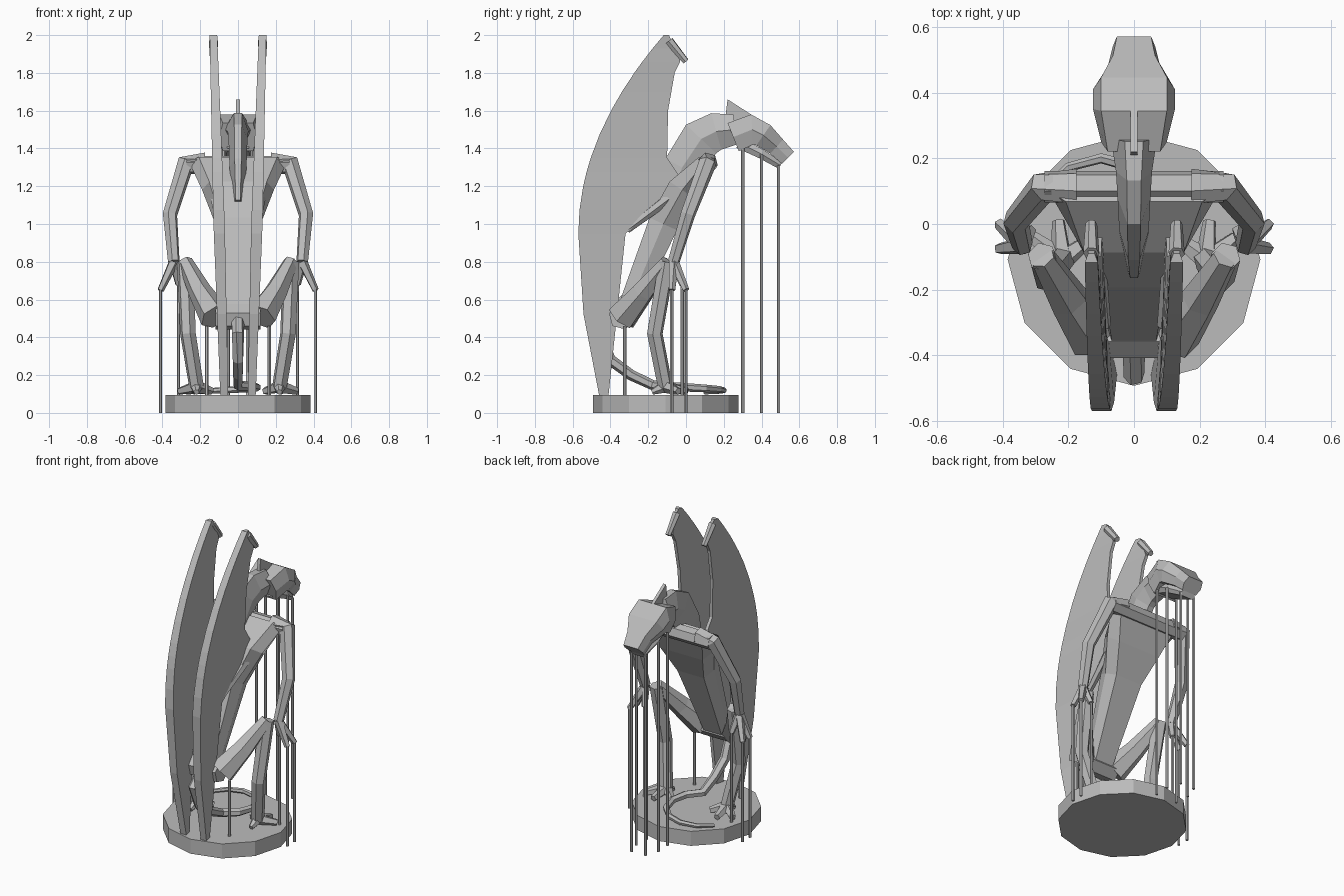
import bpy, bmesh, math
from mathutils import Vector

cube = bpy.data.objects.get("Cube")
if cube:
    bpy.data.objects.remove(cube, do_unlink=True)

stone = bpy.data.materials.new("grey_stone")
stone.use_nodes = True
grey = (0.5, 0.5, 0.5, 1)
stone.diffuse_color = grey
stone.node_tree.nodes["Principled BSDF"].inputs["Base Color"].default_value = grey


def loft(name, rings):
    """Flat-shaded skin through equal-length rings, capped at both ends."""
    bm = bmesh.new()
    rows = [[bm.verts.new(point) for point in ring] for ring in rings]
    for lower, upper in zip(rows, rows[1:]):
        for i in range(len(lower)):
            bm.faces.new((lower[i - 1], lower[i], upper[i], upper[i - 1]))
    bm.faces.new(rows[0])
    bm.faces.new(rows[-1])
    bmesh.ops.recalc_face_normals(bm, faces=bm.faces)
    mesh = bpy.data.meshes.new(name)
    bm.to_mesh(mesh)
    bm.free()
    mesh.materials.append(stone)
    bpy.context.collection.objects.link(bpy.data.objects.new(name, mesh))


def directions(points):
    """Averaged direction of travel at each point of a path."""
    last = len(points) - 1
    return [(points[min(i + 1, last)] - points[max(i - 1, 0)]).normalized()
            for i in range(last + 1)]


def tube(name, path, start, end, sides=6):
    """Limb along a path, tapering evenly from the start to the end radius."""
    points = [Vector(p) for p in path]
    headings = directions(points)
    side = headings[0].orthogonal()
    rings = []
    for i, (point, heading) in enumerate(zip(points, headings)):
        side = (side - heading * side.dot(heading)).normalized()
        other = heading.cross(side)
        radius = start + (end - start) * i / (len(points) - 1)
        turns = [math.tau * k / sides for k in range(sides)]
        rings.append([point + radius * (side * math.cos(t) + other * math.sin(t)) for t in turns])
    loft(name, rings)


def body(name, sections, flatness=0.8):
    """Symmetric mass of hexagons from (y, z, half depth, half width) sections."""
    points = [Vector((0, y, z)) for y, z, depth, width in sections]
    across = Vector((1, 0, 0))
    rings = []
    for point, heading, (y, z, depth, width) in zip(points, directions(points), sections):
        up = across.cross(heading) * depth
        edge = across * width
        corner = edge * flatness
        rings.append([point + offset for offset in
                      (edge, corner + up, up - corner, -edge, -corner - up, corner - up)])
    loft(name, rings)


# Round plinth
plinth_radius, plinth_y, plinth_top = 0.385, -0.108, 0.095
bpy.ops.mesh.primitive_cylinder_add(vertices=12, radius=plinth_radius, depth=plinth_top,
                                    location=(0, plinth_y, plinth_top / 2))
plinth = bpy.context.object
plinth.name = "plinth"
plinth.data.materials.append(stone)

# Torso tapering from shoulders to hips
body("torso", [(0.1, 1.33, 0.04, 0.26), (-0.02, 1.18, 0.08, 0.19),
               (-0.12, 1, 0.08, 0.12), (-0.33, 0.5, 0.05, 0.08)])
shoulder = Vector((0.275, 0.115, 1.325))
hip = Vector((0.12, -0.34, 0.51))
mirror_x = Vector((-1, 1, 1))
tube("shoulder_beam", [shoulder * 0.99, shoulder * 0.99 * mirror_x], 0.05, 0.05)
tube("pelvis", [hip, hip * mirror_x], 0.07, 0.07)

# Neck with a ridged back, skull, jaw and crest
body("neck", [(-0.1, 1.1, 0.07, 0.03), (-0.02, 1.3, 0.1, 0.045),
              (0.08, 1.45, 0.11, 0.05), (0.16, 1.49, 0.1, 0.055),
              (0.26, 1.5, 0.08, 0.07)], flatness=0.4)
body("skull", [(0.25, 1.46, 0.08, 0.1), (0.35, 1.5, 0.08, 0.125), (0.41, 1.47, 0.065, 0.125),
               (0.48, 1.41, 0.05, 0.08), (0.54, 1.35, 0.045, 0.065)])
body("jaw", [(0.28, 1.43, 0.03, 0.07), (0.4, 1.37, 0.025, 0.08), (0.5, 1.31, 0.02, 0.05)])
loft("crest", [[(x, 0.36, 1.57), (x, 0.22, 1.66), (x, 0.2, 1.5)] for x in (-0.01, 0.01)])

# Tail dropping behind the hips, then curling over the plinth
curl = [math.radians(a) for a in range(-60, 160, 30)]
tube("tail", [(0, -0.34, 0.52), (0, -0.46, 0.42), (0, -0.4, 0.28), (0, -0.29, 0.2)]
     + [(0.2 * math.cos(a) - 0.1, 0.2 * math.sin(a), 0.135 - 0.01 * a) for a in curl],
     0.035, 0.012)


def wing_rows():
    """Height, rear edge and front edge of the wing; the rear edge is one long bow."""
    front_edge = [(plinth_top, -0.41), (0.95, -0.32), (1.2, 0), (1.35, -0.1),
                  (1.6, -0.095), (1.8, -0.06), (1.86, -0.03), (2, -0.09)]
    rows = []
    for (low, low_y), (high, high_y) in zip(front_edge, front_edge[1:]):
        for step in (0, 0.5):
            z = low + (high - low) * step
            rows.append((z, low_y + (high_y - low_y) * step))
    rows.append(front_edge[-1])
    return [(z, (0.41 if z > 1 else 0.15) * (z - 0.95) ** 2 - 0.57, y) for z, y in rows]


for sign, label in ((1, "left"), (-1, "right")):
    def limb(part, path, start, end, sides=6):
        tube(label + "_" + part, [(sign * x, y, z) for x, y, z in path], start, end, sides)

    # Folded wing, thicker along its rear bone
    rings = []
    for z, rear, front in wing_rows():
        x = 0.07 + 0.03 * z
        bone = 0.03 - 0.01 * abs(z - 1)
        rings.append([(sign * (x - bone), rear, z), (sign * (x + bone), rear, z),
                      (sign * (x + 0.01), front, z), (sign * (x - 0.01), front, z)])
    loft(label + "_wing", rings)
    limb("wing_hook", [(0.13, -0.09, 1.97), (0.13, 0, 1.86)], 0.025, 0.018)
    limb("wing_arm", [(0.13, 0.02, 1.22), (0.09, -0.31, 0.97)], 0.035, 0.02)

    # Arm, fingers and the props under the fingertips
    wrist = (0.34, -0.065, 0.8)
    limb("arm", [shoulder - Vector((0.1, 0, 0)), shoulder, (0.36, 0.01, 1.05), wrist],
         0.055, 0.032)
    fingertips = [(0.41, -0.075, 0.65), (0.41, 0, 0.65), (0.315, -0.02, 0.68)]
    for tip in fingertips:
        limb("finger", [wrist, tip], 0.028, 0.018, sides=5)

    # Crouched leg with a splayed foot
    knee = (0.28, -0.1, 0.8)
    ankle = (0.22, -0.11, 0.14)
    limb("thigh", [hip, (0.2, -0.23, 0.64), knee], 0.085, 0.04)
    limb("shin", [knee, (0.265, -0.165, 0.42), ankle], 0.045, 0.04)
    limb("heel", [ankle, (0.22, -0.18, 0.11)], 0.035, 0.015)
    for toe_x, toe_y in ((0.31, -0.04), (0.23, 0.01), (0.14, -0.05)):
        limb("toe", [ankle, (toe_x, toe_y, 0.115)], 0.035, 0.02, sides=5)

    # Thin props below hands, hips and head, resting on the plinth or the floor
    head_points = [(0.075, 0.3, 1.42), (0.08, 0.4, 1.37), (0.05, 0.49, 1.31)]
    for x, y, top in fingertips + head_points + [(0.165, -0.325, 0.46)]:
        on_plinth = math.hypot(x, y - plinth_y) < plinth_radius
        limb("prop", [(x, y, plinth_top / 2 if on_plinth else 0), (x, y, top)], 0.009, 0.009)
